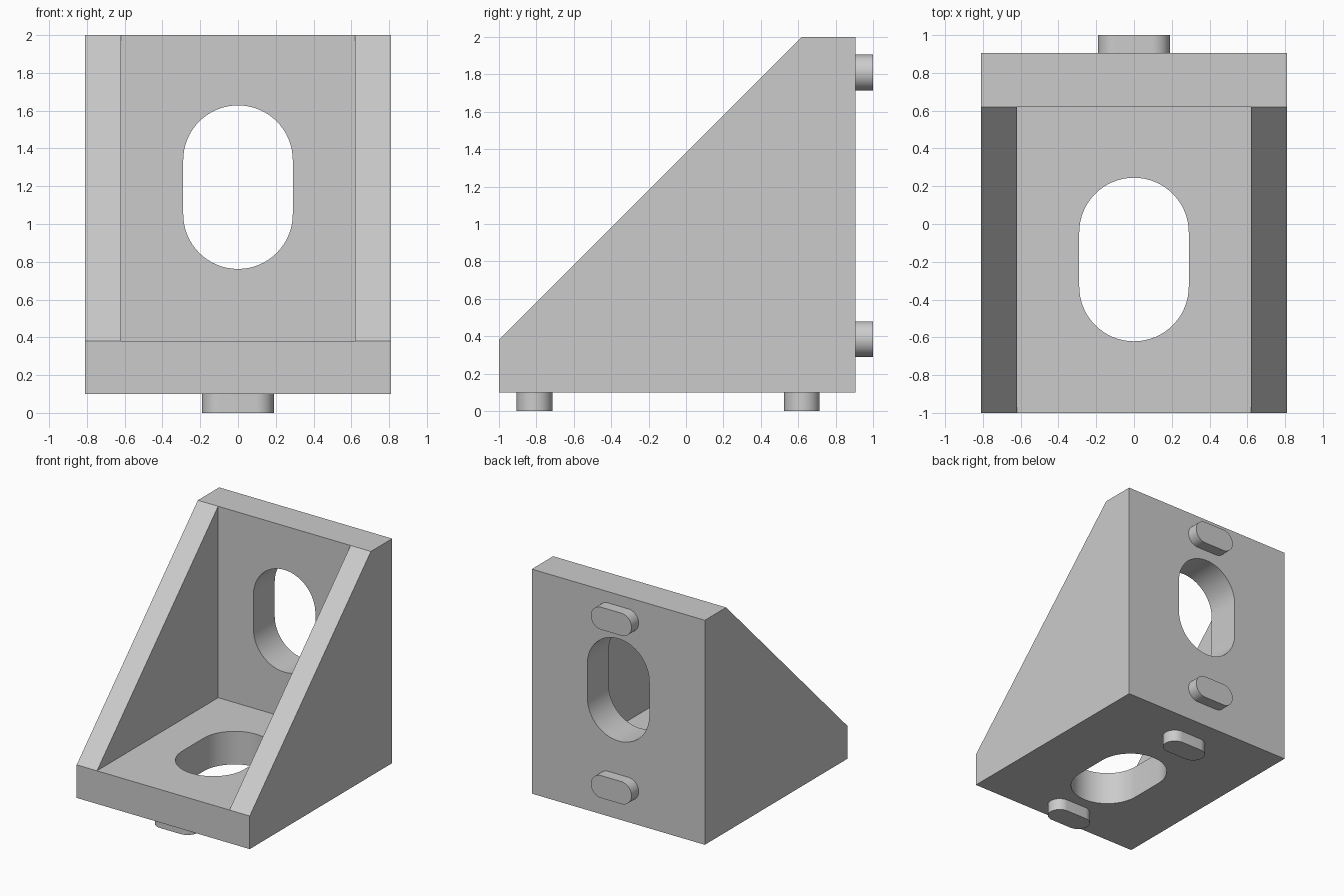
import bpy, bmesh, math
from mathutils import Matrix, Vector

cube = bpy.data.objects.get("Cube")
if cube:
    bpy.data.objects.remove(cube, do_unlink=True)

grey = bpy.data.materials.new("light grey")
grey.use_nodes = True
grey.diffuse_color = (0.6, 0.6, 0.6, 1)
grey.node_tree.nodes["Principled BSDF"].inputs["Base Color"].default_value = (0.6, 0.6, 0.6, 1)

WIDTH, INNER = 0.81, 0.62          # half widths outside and between the gussets
BOTTOM, FLOOR, TOP = 0.10, 0.38, 2.0
FRONT, WALL, BACK = -1.0, 0.62, 0.905


def finish(name, bm):
    bmesh.ops.recalc_face_normals(bm, faces=bm.faces[:])
    mesh = bpy.data.meshes.new(name)
    bm.to_mesh(mesh)
    bm.free()
    obj = bpy.data.objects.new(name, mesh)
    bpy.context.collection.objects.link(obj)
    mesh.materials.append(grey)
    return obj


def activate(obj):
    bpy.ops.object.select_all(action='DESELECT')
    obj.select_set(True)
    bpy.context.view_layer.objects.active = obj


def slot(name, half_straight, radius, depth, matrix, segments=24):
    """Rounded-end slot, long along local x, extruded along local z."""
    bm = bmesh.new()
    ring = []
    for end in (1, -1):
        for i in range(segments + 1):
            a = math.pi * i / segments - end * math.pi / 2
            ring.append(bm.verts.new((end * half_straight + radius * math.cos(a),
                                      radius * math.sin(a), 0)))
    face = bm.faces.new(ring)
    out = bmesh.ops.extrude_face_region(bm, geom=[face])
    moved = [v for v in out["geom"] if isinstance(v, bmesh.types.BMVert)]
    bmesh.ops.translate(bm, verts=moved, vec=(0, 0, depth))
    bm.transform(matrix)
    return finish(name, bm)


def smooth(obj):
    activate(obj)
    bpy.ops.object.shade_smooth_by_angle(angle=math.radians(30))


# Bracket body: base, back plate and two sloped gussets in one shell
bm = bmesh.new()
sides = []
for s in (-1, 1):
    outer = [bm.verts.new((s * WIDTH, y, z)) for y, z in
             ((FRONT, BOTTOM), (BACK, BOTTOM), (BACK, TOP), (WALL, TOP), (FRONT, FLOOR))]
    inner = [bm.verts.new((s * INNER, y, z)) for y, z in
             ((WALL, TOP), (FRONT, FLOOR), (WALL, FLOOR))]
    bm.faces.new(outer)                                        # outer side
    bm.faces.new(inner)                                        # inner side
    bm.faces.new((outer[3], outer[4], inner[1], inner[0]))     # sloped edge
    sides.append((outer, inner))
(lo, li), (ro, ri) = sides
bm.faces.new((lo[0], lo[1], ro[1], ro[0]))                     # underside
bm.faces.new((lo[1], lo[2], ro[2], ro[1]))                     # back
bm.faces.new((lo[2], lo[3], li[0], ri[0], ro[3], ro[2]))       # top edge
bm.faces.new((lo[0], lo[4], li[1], ri[1], ro[4], ro[0]))       # front edge
bm.faces.new((li[1], li[2], ri[2], ri[1]))                     # floor
bm.faces.new((li[0], li[2], ri[2], ri[0]))                     # wall
body = finish("bracket_body", bm)

# Bolt slots cut through the floor and the wall
to_back = Matrix.Rotation(-math.pi / 2, 4, 'X')                # local z to +y
turn = Matrix.Rotation(math.pi / 2, 4, 'Z')
cutters = [
    slot("floor_slot_cutter", 0.143, 0.29, 0.5,
         Matrix.Translation((0, -0.188, 0)) @ turn, 32),
    slot("wall_slot_cutter", 0.143, 0.29, 0.5,
         Matrix.Translation((0, 0.5, 1.195)) @ to_back @ turn, 32),
]
for cutter in cutters:
    cutter.hide_render = True
    mod = body.modifiers.new(cutter.name, 'BOOLEAN')
    mod.operation = 'DIFFERENCE'
    mod.solver = 'EXACT'
    mod.object = cutter
    activate(body)
    bpy.ops.object.modifier_apply(modifier=mod.name)
    bpy.data.objects.remove(cutter, do_unlink=True)
smooth(body)

# Locating tabs under the base and behind the back plate
for label, y in (("front", -0.81), ("rear", 0.62)):
    smooth(slot(f"base_tab_{label}", 0.095, 0.095, BOTTOM + 0.01,
                Matrix.Translation((0, y, 0))))
for label, z in (("lower", 0.385), ("upper", 1.81)):
    smooth(slot(f"back_tab_{label}", 0.095, 0.095, 1 - BACK + 0.01,
                Matrix.Translation((0, BACK - 0.01, z)) @ to_back))
